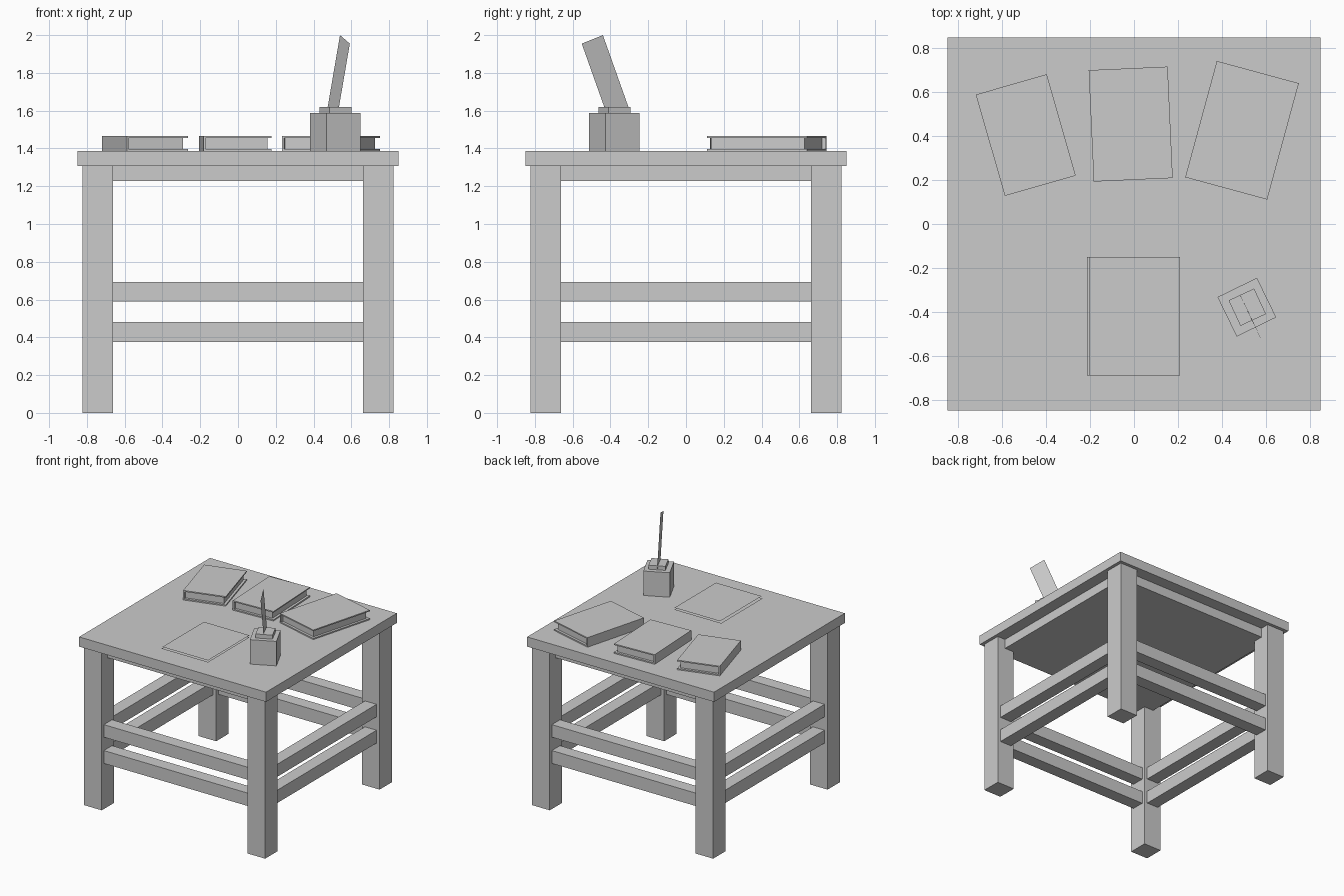
import bpy
import math
from mathutils import Matrix, Vector

cube = bpy.data.objects.get("Cube")
if cube:
    bpy.data.objects.remove(cube, do_unlink=True)

grey = bpy.data.materials.new("plain_grey")
grey.use_nodes = True
grey.diffuse_color = (0.6, 0.6, 0.6, 1)
grey.node_tree.nodes["Principled BSDF"].inputs["Base Color"].default_value = (0.6, 0.6, 0.6, 1)


def make_mesh(name, verts, faces):
    mesh = bpy.data.meshes.new(name)
    mesh.from_pydata(verts, [], faces)
    mesh.materials.append(grey)
    obj = bpy.data.objects.new(name, mesh)
    bpy.context.collection.objects.link(obj)
    return obj


def box(name, low, high, centre=(0, 0), angle=0):
    """Box between two corners, turned about z and moved to centre."""
    place = Matrix.Translation((*centre, 0)) @ Matrix.Rotation(math.radians(angle), 4, "Z")
    verts = [place @ Vector((x, y, z))
             for x in (low[0], high[0]) for y in (low[1], high[1]) for z in (low[2], high[2])]
    faces = [(0, 1, 3, 2), (4, 6, 7, 5), (0, 4, 5, 1), (2, 3, 7, 6), (0, 2, 6, 4), (1, 5, 7, 3)]
    return make_mesh(name, verts, faces)


# Table top, solid panel beneath it, and legs
TOP = 1.386
UNDER = 1.306
INNER, OUTER = 0.663, 0.824
MID = (INNER + OUTER) / 2
HALF = (OUTER - INNER) / 2
box("table_top", (-0.85, -0.85, UNDER), (0.85, 0.85, TOP))
box("under_panel", (-0.75, -0.75, 1.227), (0.75, 0.75, UNDER))
for side, sx in (("left", 1), ("right", -1)):
    for end, sy in (("front", -1), ("back", 1)):
        box(f"{end}_{side}_leg", (-HALF, -HALF, 0), (HALF, HALF, UNDER), (sx * MID, sy * MID))

# Two rails on each of the four sides
for level, z0, z1 in (("lower_rail", 0.375, 0.481), ("upper_rail", 0.591, 0.694)):
    for i, side in enumerate(("front", "left", "back", "right")):
        box(f"{side}_{level}", (-INNER, -MID - 0.053, z0), (INNER, -MID + 0.053, z1), angle=90 * i)


# Closed books, spine on the -x side
def book(name, centre, width, length, angle):
    w, d, top, cover, inset = width / 2, length / 2, 1.465, 0.01, 0.02
    box(name + "_bottom_cover", (-w, -d, TOP), (w, d, TOP + cover), centre, angle)
    box(name + "_top_cover", (-w, -d, top - cover), (w, d, top), centre, angle)
    box(name + "_spine", (-w, -d, TOP + cover), (-w + cover, d, top - cover), centre, angle)
    box(name + "_pages", (-w + cover, -d + inset, TOP + cover),
        (w - inset, d - inset, top - cover), centre, angle)


book("right_book", (-0.493, 0.405), 0.336, 0.48, 16)
book("middle_book", (-0.015, 0.455), 0.36, 0.508, 2.6)
book("left_book", (0.492, 0.427), 0.387, 0.549, -15.2)

# Loose paper sheets
for name, x0, x1, z in (("lower_sheet", -0.215, 0.21, 1.398), ("upper_sheet", -0.205, 0.21, 1.415)):
    make_mesh(name, [(x0, -0.69, z), (x1, -0.69, z), (x1, -0.15, z), (x0, -0.15, z)], [(0, 1, 2, 3)])

# Inkwell with neck
box("inkwell", (-0.1, -0.1, TOP), (0.1, 0.1, 1.587), (0.514, -0.379), 26)
box("inkwell_neck", (-0.064, -0.064, 1.587), (0.064, 0.064, 1.62), (0.516, -0.379), 25)

# Flat quill leaning out of the inkwell
tip = Vector((0.54, -0.44, 2.0))
across = Vector((0.052, -0.112, -0.045))
down = Vector((-0.065, 0.135, -0.38)) * 1.03
make_mesh("quill", [tip, tip + across, tip + across + down, tip + down], [(0, 1, 2, 3)])
